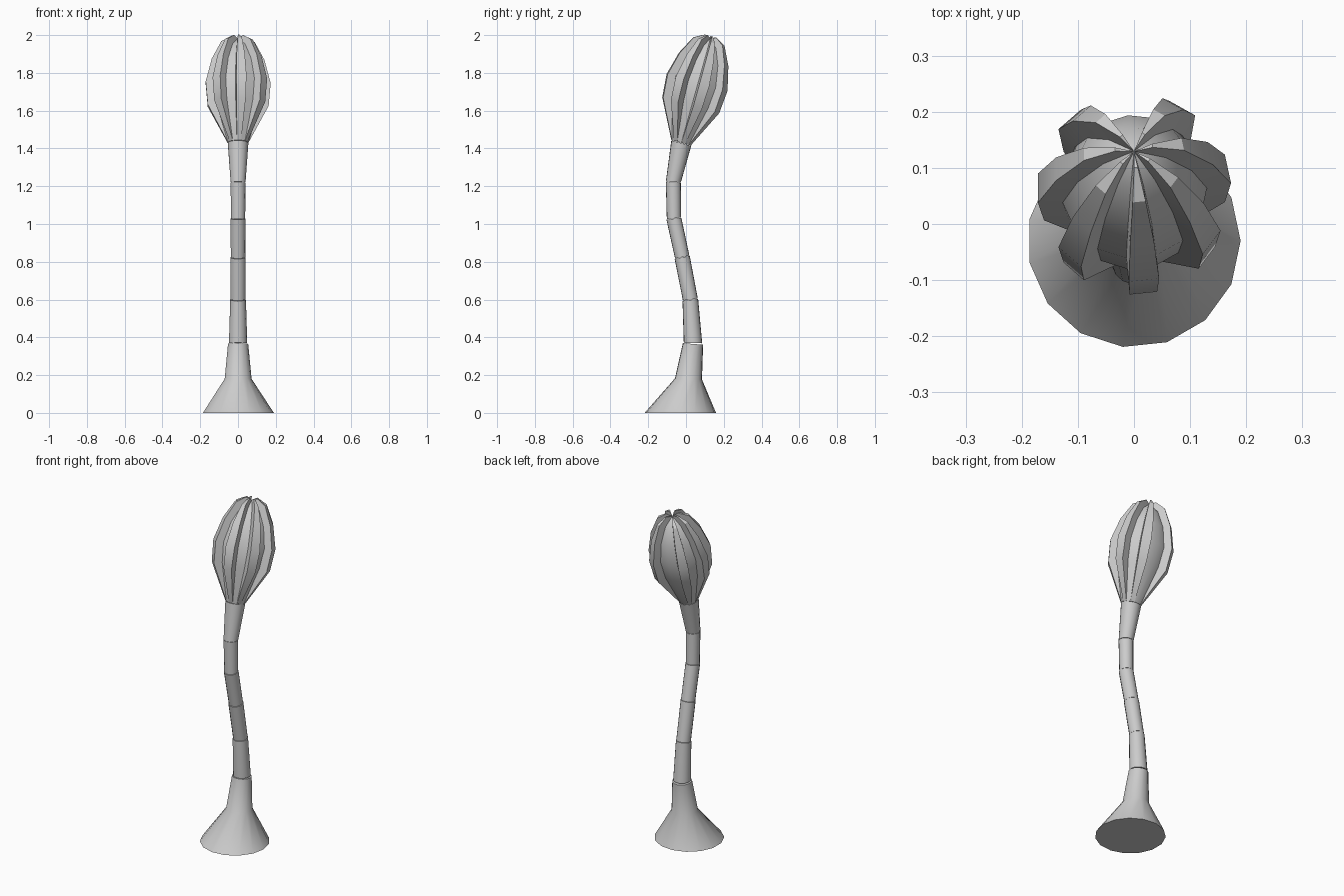
import bpy, bmesh, math
from mathutils import Vector

if "Cube" in bpy.data.objects:
    bpy.data.objects.remove(bpy.data.objects["Cube"])

SIDES = 15
STEP = 2 * math.pi / SIDES


def ring_point(y, z, tilt, px, py, lift=0.0):
    # point on a disc centred at (0, y, z) whose axis leans by tilt towards +y
    u, v = Vector((1, 0, 0)), Vector((0, math.cos(tilt), -math.sin(tilt)))
    axis = Vector((0, math.sin(tilt), math.cos(tilt)))
    return Vector((0, y, z)) + u * px + v * py + axis * lift


def loft(name, rings, pole=None):
    bm = bmesh.new()
    loops = [[bm.verts.new(p) for p in ring] for ring in rings]
    n = len(loops[0])
    for a, b in zip(loops, loops[1:]):
        for i in range(n):
            j = (i + 1) % n
            bm.faces.new((a[i], a[j], b[j], b[i]))
    bm.faces.new(loops[0][::-1])
    if pole is None:
        bm.faces.new(loops[-1])
    else:
        tip = bm.verts.new(pole)
        for i in range(n):
            bm.faces.new((loops[-1][i], loops[-1][(i + 1) % n], tip))
    bmesh.ops.remove_doubles(bm, verts=bm.verts, dist=1e-5)
    bmesh.ops.recalc_face_normals(bm, faces=bm.faces)
    mesh = bpy.data.meshes.new(name)
    bm.to_mesh(mesh)
    bm.free()
    obj = bpy.data.objects.new(name, mesh)
    bpy.context.collection.objects.link(obj)
    bpy.ops.object.select_all(action='DESELECT')
    bpy.context.view_layer.objects.active = obj
    obj.select_set(True)
    bpy.ops.object.shade_smooth_by_angle(angle=math.radians(30))
    return obj


def circle(y, z, r, tilt=0.0):
    return [ring_point(y, z, tilt, r * math.cos(i * STEP), r * math.sin(i * STEP))
            for i in range(SIDES)]


# flared foot with the lowest stem length
loft("foot", [circle(-0.03, 0, 0.19),
              circle(0.013, 0.18, 0.072, 0.04),
              circle(0.037, 0.365, 0.054, 0.08)])

# jointed stem: y, z, radius below joint, radius above joint, tilt
joints = [(0.037, 0.37, 0.054, 0.049, 0.03),
          (0.023, 0.60, 0.042, 0.040, -0.13),
          (-0.02, 0.825, 0.041, 0.039, -0.20),
          (-0.064, 1.03, 0.040, 0.038, -0.12),
          (-0.067, 1.222, 0.040, 0.040, 0.05),
          (-0.025, 1.43, 0.055, 0.055, 0.27)]
for k, (a, b) in enumerate(zip(joints, joints[1:])):
    loft(f"stem_segment_{k + 1}", [circle(a[0], a[1], a[3], a[4]),
                                   circle(b[0], b[1] - 0.002, b[2], b[4])])

# ribbed bud: alternate faces of a 15-sided bulb raised into seven ribs
TILT = 0.273
BASE_Y, BASE_Z = -0.025, 1.43
RIBS = {0, 2, 5, 7, 9, 11, 13}


def along(s):
    return BASE_Y + s * math.sin(TILT), BASE_Z + s * math.cos(TILT)


def ribbed(s, r, depth, lift):
    y, z = along(s)
    pts = []
    for k in range(SIDES):
        a, b, m = k * STEP, (k + 1) * STEP, (k + 0.5) * STEP
        pts.append(ring_point(y, z, TILT, r * math.cos(a), r * math.sin(a)))
        if k in RIBS:
            for t in (a, b):
                pts.append(ring_point(y, z, TILT,
                                      r * math.cos(t) + depth * math.cos(m),
                                      r * math.sin(t) + depth * math.sin(m), lift))
    return pts


# distance along axis, valley radius, rib depth, rib lift
profile = [(0.0, 0.055, 0.0, 0.0),
           (0.215, 0.118, 0.045, -0.010),
           (0.33, 0.130, 0.044, 0.0),
           (0.445, 0.103, 0.038, 0.012),
           (0.532, 0.056, 0.034, 0.023),
           (0.562, 0.016, 0.018, 0.024)]
y, z = along(0.572)
loft("ribbed_bud", [ribbed(*p) for p in profile], pole=(0, y, z))
